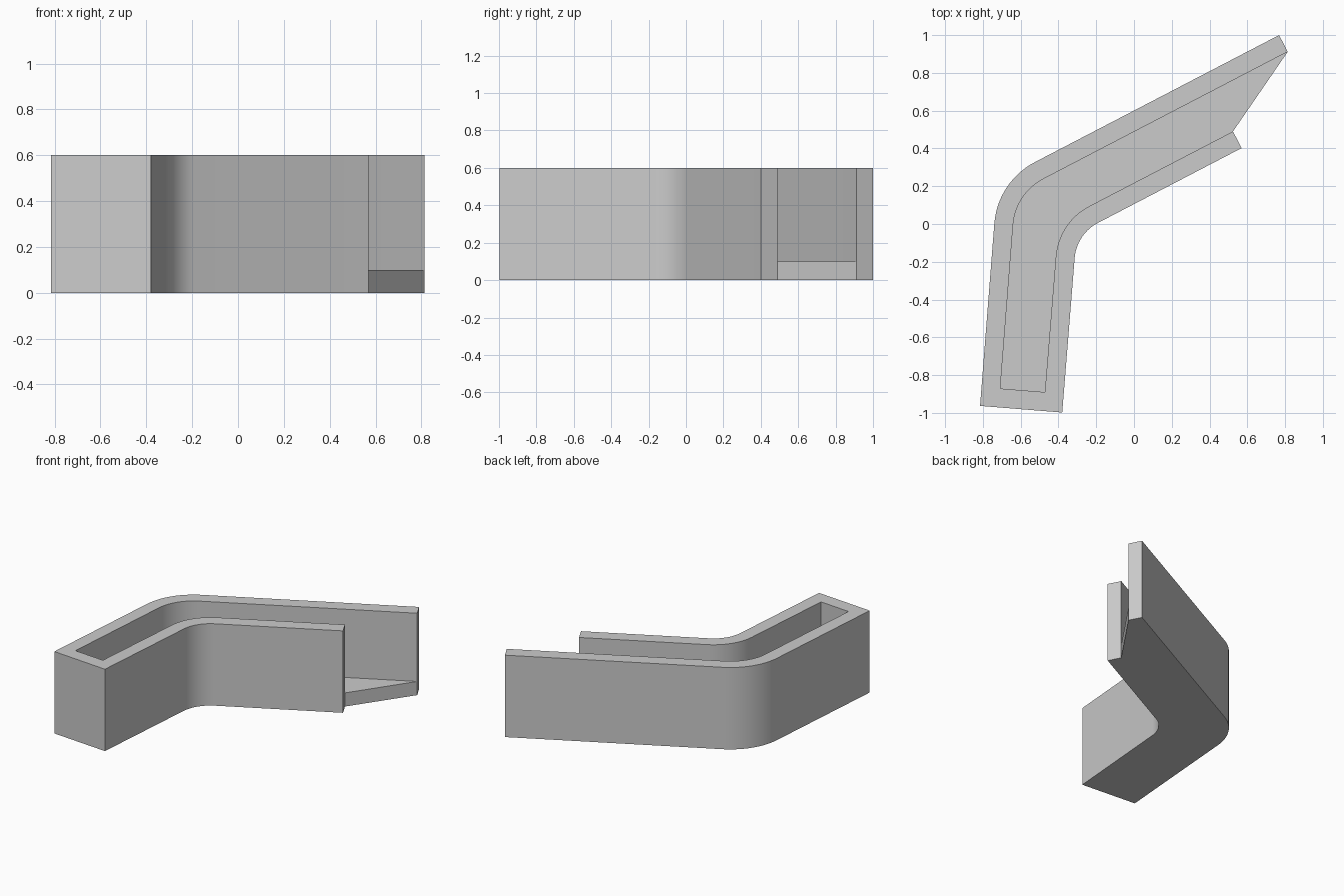
import bpy
import bmesh
from math import sin, tan
from mathutils import Vector

cube = bpy.data.objects.get("Cube")
if cube:
    bpy.data.objects.remove(cube, do_unlink=True)

HEIGHT = 0.6
FLOOR = 0.1
STEPS = 14


def fillet(before, corner, after, radius):
    """Points of an arc that rounds the corner between two straight runs."""
    a = (before - corner).normalized()
    b = (after - corner).normalized()
    half = a.angle(b) / 2
    centre = corner + (a + b).normalized() * radius / sin(half)
    start = (corner + a * radius / tan(half) - centre).normalized()
    end = (corner + b * radius / tan(half) - centre).normalized()
    return [centre + start.slerp(end, i / STEPS) * radius for i in range(STEPS + 1)]


def wall_line(corners, left_radius, right_radius):
    """Plan line from one open end, round the closed end, to the other open end."""
    pts = [Vector((x, y, 0)) for x, y in corners]
    return ([pts[0]] + fillet(*pts[:3], left_radius) + pts[2:4]
            + fillet(*pts[3:], right_radius) + [pts[5]])


outer = wall_line([(0.768, 1.0), (-0.722, 0.225), (-0.815, -0.963),
                   (-0.38, -0.998), (-0.304, -0.053), (0.57, 0.402)], 0.4, 0.23)
inner = wall_line([(0.814, 0.912), (-0.627, 0.162), (-0.708, -0.871),
                   (-0.472, -0.89), (-0.399, 0.010), (0.524, 0.49)], 0.3, 0.33)

# Bent open channel: outer skin, rim, inner skin, floor and underside
bm = bmesh.new()


def ring(points, z):
    return [bm.verts.new((p.x, p.y, z)) for p in points]


def strip(a, b):
    for i in range(len(a) - 1):
        bm.faces.new((a[i], a[i + 1], b[i + 1], b[i]))


out_low, out_top = ring(outer, 0), ring(outer, HEIGHT)
in_floor, in_top = ring(inner, FLOOR), ring(inner, HEIGHT)
end_low = ring([inner[0], inner[-1]], 0)
strip(out_low, out_top)
strip(out_top, in_top)
strip(in_top, in_floor)
bm.faces.new(in_floor)
bm.faces.new(out_low + [end_low[1], end_low[0]])

# Wall ends and the slanted floor edge between them
for k in (0, -1):
    bm.faces.new((out_low[k], out_top[k], in_top[k], in_floor[k], end_low[k]))
bm.faces.new((end_low[0], end_low[1], in_floor[-1], in_floor[0]))
bmesh.ops.recalc_face_normals(bm, faces=bm.faces)

mesh = bpy.data.meshes.new("bent_channel")
bm.to_mesh(mesh)
bm.free()
channel = bpy.data.objects.new("bent_channel", mesh)
bpy.context.collection.objects.link(channel)

# Plain grey finish
grey = bpy.data.materials.new("plain_grey")
grey.use_nodes = True
colour = (0.6, 0.6, 0.6, 1)
grey.diffuse_color = colour
grey.node_tree.nodes["Principled BSDF"].inputs["Base Color"].default_value = colour
mesh.materials.append(grey)

# Smooth bends, crisp edges
bpy.ops.object.select_all(action="DESELECT")
channel.select_set(True)
bpy.context.view_layer.objects.active = channel
bpy.ops.object.shade_smooth_by_angle(angle=0.5)
